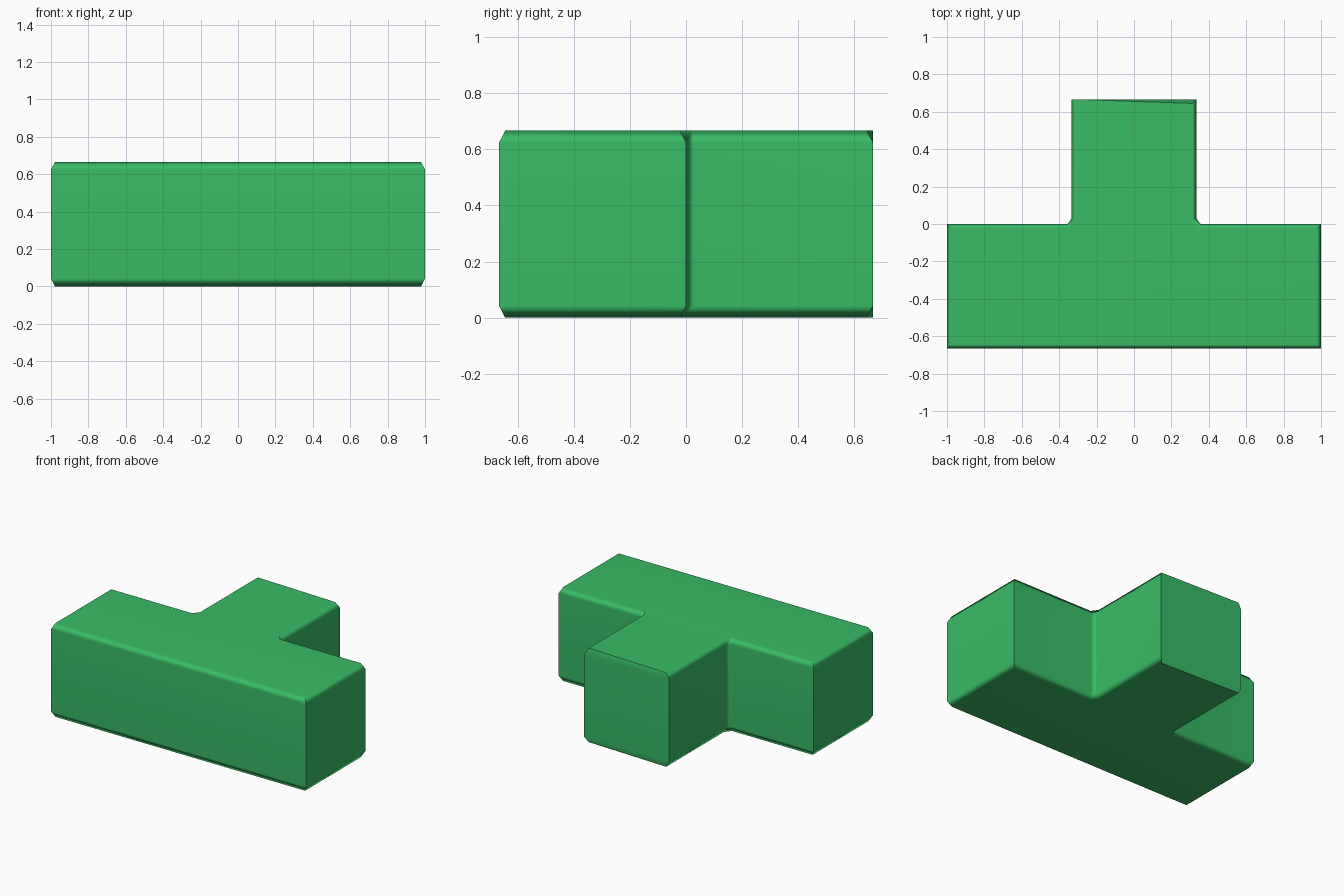
import bpy, bmesh, math
from mathutils import Vector

if "Cube" in bpy.data.objects:
    bpy.data.objects.remove(bpy.data.objects["Cube"])

H, U = 2 / 3, 1 / 3          # block height, half of the stem width
INSET, DROP = 0.022, 0.042   # edge chamfer: sideways and vertical size

# T-shaped plan, right half mirrored to the left (counter-clockwise)
half = [(1, -H), (1, 0), (U + 0.022, 0), (U, 0.03), (U, H)]
plan = [Vector(p) for p in half] + [Vector((-x, y)) for x, y in reversed(half)]


def inset(points, d):
    """Offset a closed outline inwards with mitred corners."""
    out = []
    for i, p in enumerate(points):
        a = (p - points[i - 1]).normalized()
        b = (points[(i + 1) % len(points)] - p).normalized()
        n1, n2 = Vector((-a.y, a.x)), Vector((-b.y, b.x))
        out.append(p + (n1 + n2) * d / (1 + n1.dot(n2)))
    return out


small = inset(plan, INSET)
small[5].y = H               # this stem corner stays square on the end face

# Stack the outlines into a chamfered solid
bm = bmesh.new()
levels = [(small, 0), (plan, DROP), (plan, H - DROP), (small, H)]
rings = [[bm.verts.new((p.x, p.y, z)) for p in pts] for pts, z in levels]
n = len(plan)
for lo, hi in zip(rings, rings[1:]):
    for i in range(n):
        j = (i + 1) % n
        bm.faces.new((lo[i], lo[j], hi[j], hi[i]))
bm.faces.new(list(reversed(rings[0])))
bm.faces.new(rings[-1])
bmesh.ops.recalc_face_normals(bm, faces=bm.faces[:])
mesh = bpy.data.meshes.new("t_block")
bm.to_mesh(mesh)
bm.free()
block = bpy.data.objects.new("t_block", mesh)
bpy.context.collection.objects.link(block)

# Soft chamfers, sharp upright corners, flat large faces
bpy.context.view_layer.objects.active = block
block.select_set(True)
bpy.ops.object.shade_smooth_by_angle(angle=math.radians(70))
weighted = block.modifiers.new("weighted_normals", 'WEIGHTED_NORMAL')
weighted.keep_sharp = True

green = bpy.data.materials.new("green")
green.diffuse_color = (0.04, 0.5, 0.13, 1)
green.use_nodes = True
green.node_tree.nodes["Principled BSDF"].inputs["Base Color"].default_value = green.diffuse_color
mesh.materials.append(green)
